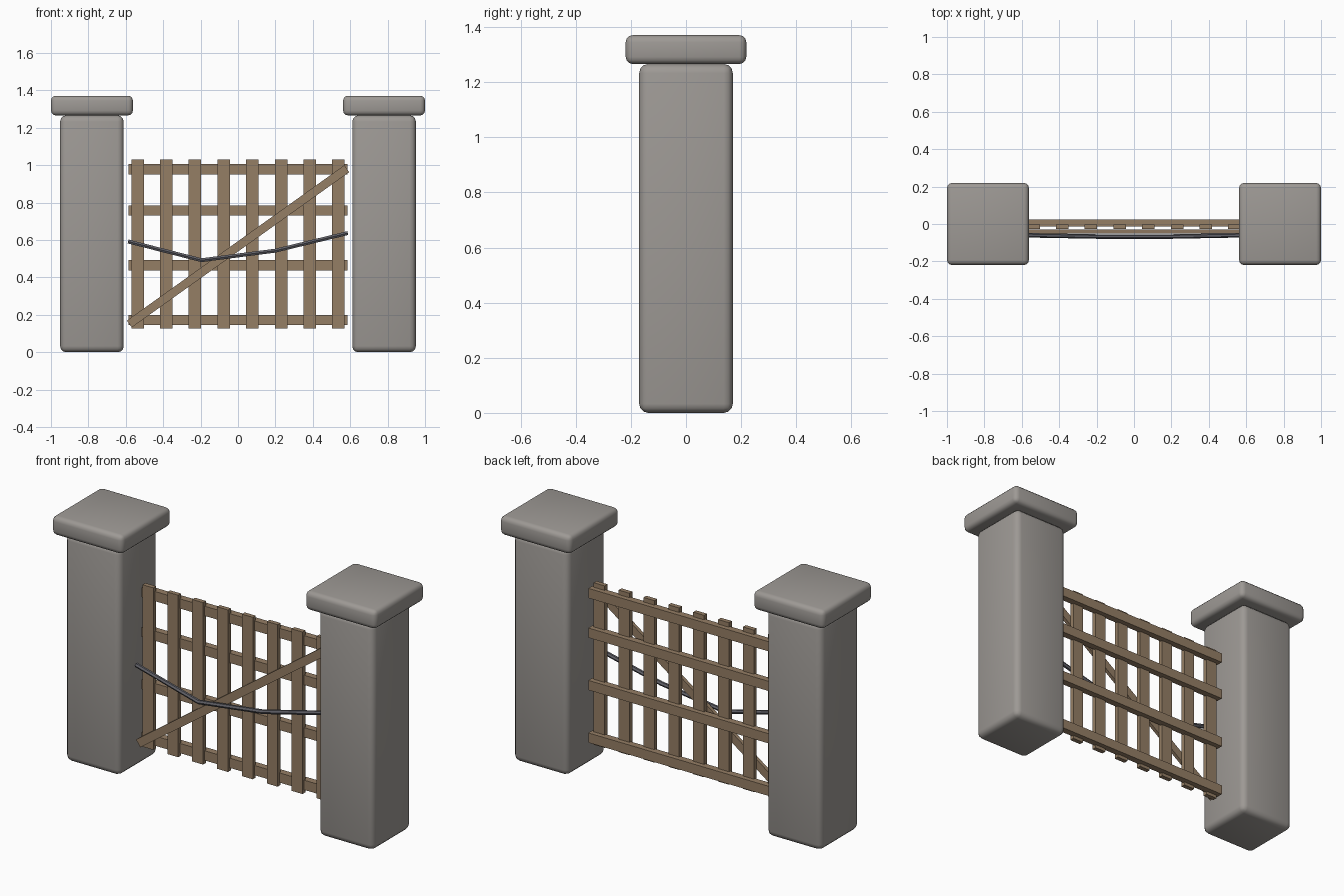
import bpy, math

if "Cube" in bpy.data.objects:
    bpy.data.objects.remove(bpy.data.objects["Cube"])

def material(name, rgb):
    m = bpy.data.materials.new(name)
    m.diffuse_color = (*rgb, 1)
    m.use_nodes = True
    m.node_tree.nodes["Principled BSDF"].inputs["Base Color"].default_value = m.diffuse_color
    return m

STONE = material("stone", (0.34, 0.32, 0.30))
WOOD = material("wood", (0.30, 0.21, 0.13))
IRON = material("iron", (0.12, 0.12, 0.14))

def box(name, x, y, z, mat, bevel=0.0, tilt=0.0):
    """Box from (min, max) ranges, optionally tilted about y and rounded."""
    size = [r[1] - r[0] for r in (x, y, z)]
    centre = [(r[0] + r[1]) / 2 for r in (x, y, z)]
    bpy.ops.mesh.primitive_cube_add(size=1, location=centre)
    ob = bpy.context.object
    ob.name = name
    ob.scale = size
    bpy.ops.object.transform_apply(location=False, rotation=False, scale=True)
    ob.rotation_euler[1] = tilt
    ob.data.materials.append(mat)
    if bevel:
        mod = ob.modifiers.new("round", 'BEVEL')
        mod.width = bevel
        mod.segments = 3
        bpy.ops.object.modifier_apply(modifier="round")
        bpy.ops.object.shade_smooth_by_angle(angle=math.radians(40))
    return ob

# Stone posts with caps
for side, s in (("left", -1), ("right", 1)):
    c = 0.781 * s
    box(f"post_{side}", (c - 0.17, c + 0.17), (-0.17, 0.17), (0, 1.266), STONE, 0.033)
    box(f"post_cap_{side}", (c - 0.219, c + 0.219), (-0.219, 0.219), (1.266, 1.371), STONE, 0.026)

# Horizontal rails at the back
for i, z in enumerate((0.172, 0.465, 0.757, 0.978)):
    box(f"rail_{i + 1}", (-0.585, 0.585), (-0.013, 0.025), (z - 0.027, z + 0.027), WOOD)

# Vertical pickets
for i in range(8):
    x = -0.537 + i * 1.074 / 7
    box(f"picket_{i + 1}", (x - 0.0335, x + 0.0335), (-0.027, -0.002), (0.127, 1.03), WOOD)

# Diagonal brace across the front
dx, dz = 1.162, 0.83
half = math.hypot(dx, dz) / 2
box("diagonal_brace", (-half, half), (-0.05, -0.03), (0.566 - 0.0225, 0.566 + 0.0225),
    WOOD, tilt=-math.atan2(dz, dx))

# Sagging wire in front of the gate
curve = bpy.data.curves.new("wire", 'CURVE')
curve.dimensions = '3D'
curve.bevel_depth = 0.012
curve.bevel_resolution = 1
curve.use_fill_caps = True
path = [(-0.587, -0.06, 0.592), (-0.195, -0.067, 0.492), (0.2, -0.067, 0.543), (0.587, -0.06, 0.637)]
spline = curve.splines.new('POLY')
spline.points.add(len(path) - 1)
for p, co in zip(spline.points, path):
    p.co = (*co, 1)
wire = bpy.data.objects.new("wire", curve)
bpy.context.collection.objects.link(wire)
curve.materials.append(IRON)
bpy.ops.object.select_all(action='DESELECT')
wire.select_set(True)
bpy.context.view_layer.objects.active = wire
bpy.ops.object.convert(target='MESH')
bpy.ops.object.shade_flat()
